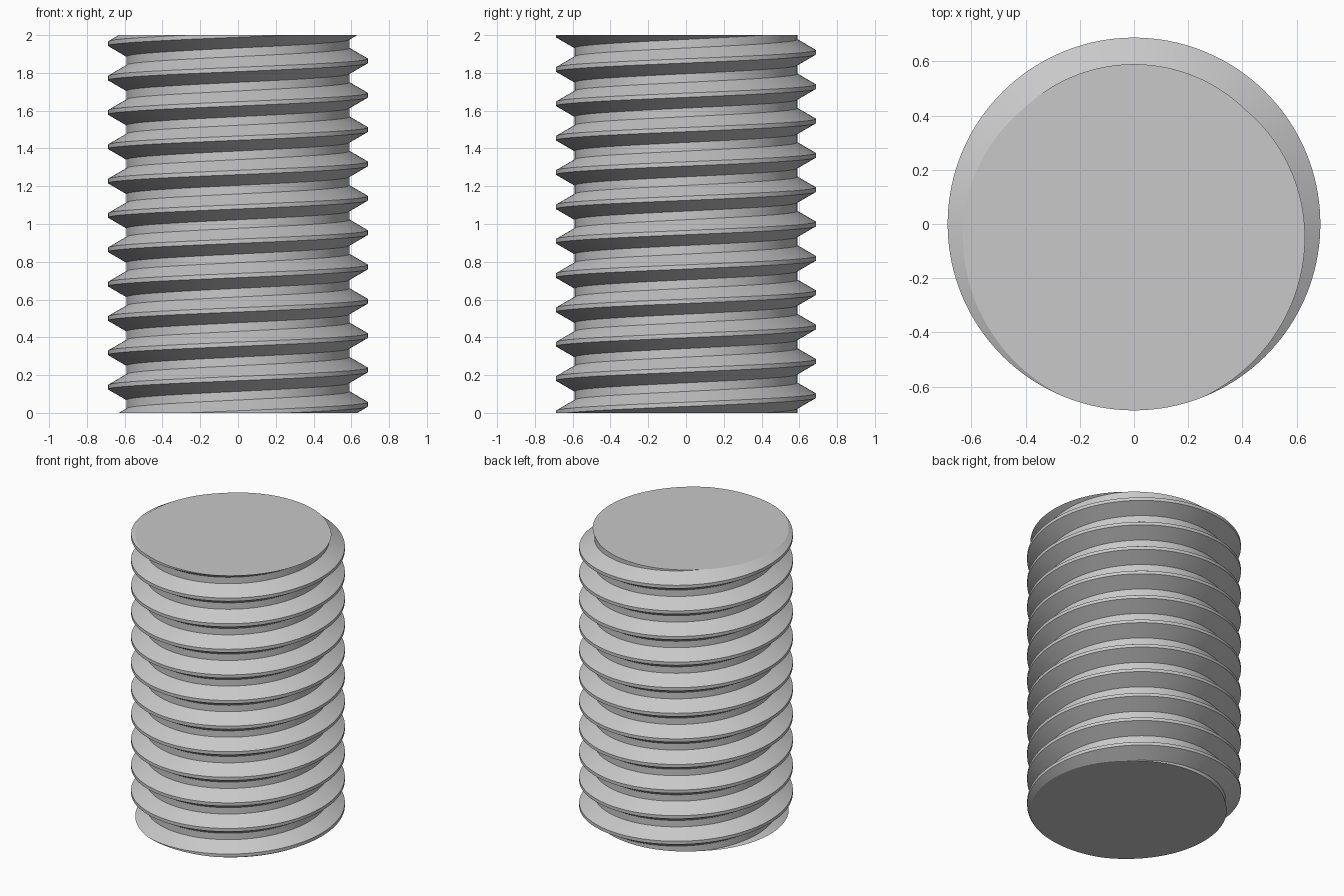
import bpy, bmesh, math
from mathutils import Vector

cube = bpy.data.objects.get("Cube")
if cube:
    bpy.data.objects.remove(cube, do_unlink=True)

# Rod and thread proportions
LENGTH, TURNS, STEPS = 2.0, 11, 150
CREST, ROOT = 0.688, 0.59
PITCH = LENGTH / TURNS
PHASE = PITCH / 4

# One pitch of the thread: (radius, height) with flat crest and flat root
profile = [
    (CREST, -PITCH / 16),
    (CREST, PITCH / 16),
    (ROOT, PITCH * 3 / 8),
    (ROOT, PITCH * 5 / 8),
]

# Sweep the profile along a right-handed helix, past both ends
bm = bmesh.new()
rows = []
for i in range(-2 * STEPS, (TURNS + 2) * STEPS + 1):
    a = math.tau * i / STEPS
    lift = PHASE + PITCH * i / STEPS
    rows.append([bm.verts.new((r * math.cos(a), r * math.sin(a), lift + h))
                 for r, h in profile])

# Join each row to the next, and its last point to the turn above
for i in range(len(rows) - STEPS - 1):
    near = rows[i] + rows[i + STEPS][:1]
    far = rows[i + 1] + rows[i + 1 + STEPS][:1]
    for j in range(len(profile)):
        bm.faces.new((near[j], far[j], far[j + 1], near[j + 1]))

# Cut both ends flat and cap them
for z, side in ((0, -1), (LENGTH, 1)):
    bmesh.ops.bisect_plane(bm, geom=bm.verts[:] + bm.edges[:] + bm.faces[:],
                           dist=1e-6, plane_co=Vector((0, 0, z)),
                           plane_no=Vector((0, 0, side)), clear_outer=True)
bmesh.ops.delete(bm, geom=[v for v in bm.verts if not v.link_faces], context='VERTS')
bmesh.ops.holes_fill(bm, edges=[e for e in bm.edges if e.is_boundary], sides=0)
bmesh.ops.recalc_face_normals(bm, faces=bm.faces[:])

mesh = bpy.data.meshes.new("threaded_rod")
bm.to_mesh(mesh)
bm.free()
rod = bpy.data.objects.new("threaded_rod", mesh)
bpy.context.collection.objects.link(rod)

# Plain grey metal
steel = bpy.data.materials.new("grey_steel")
steel.use_nodes = True
colour = (0.58, 0.58, 0.58, 1)
steel.diffuse_color = colour
steel.node_tree.nodes["Principled BSDF"].inputs["Base Color"].default_value = colour
mesh.materials.append(steel)

# Smooth round surfaces with crisp thread edges
bpy.ops.object.select_all(action='DESELECT')
rod.select_set(True)
bpy.context.view_layer.objects.active = rod
bpy.ops.object.shade_smooth_by_angle(angle=math.radians(25))
